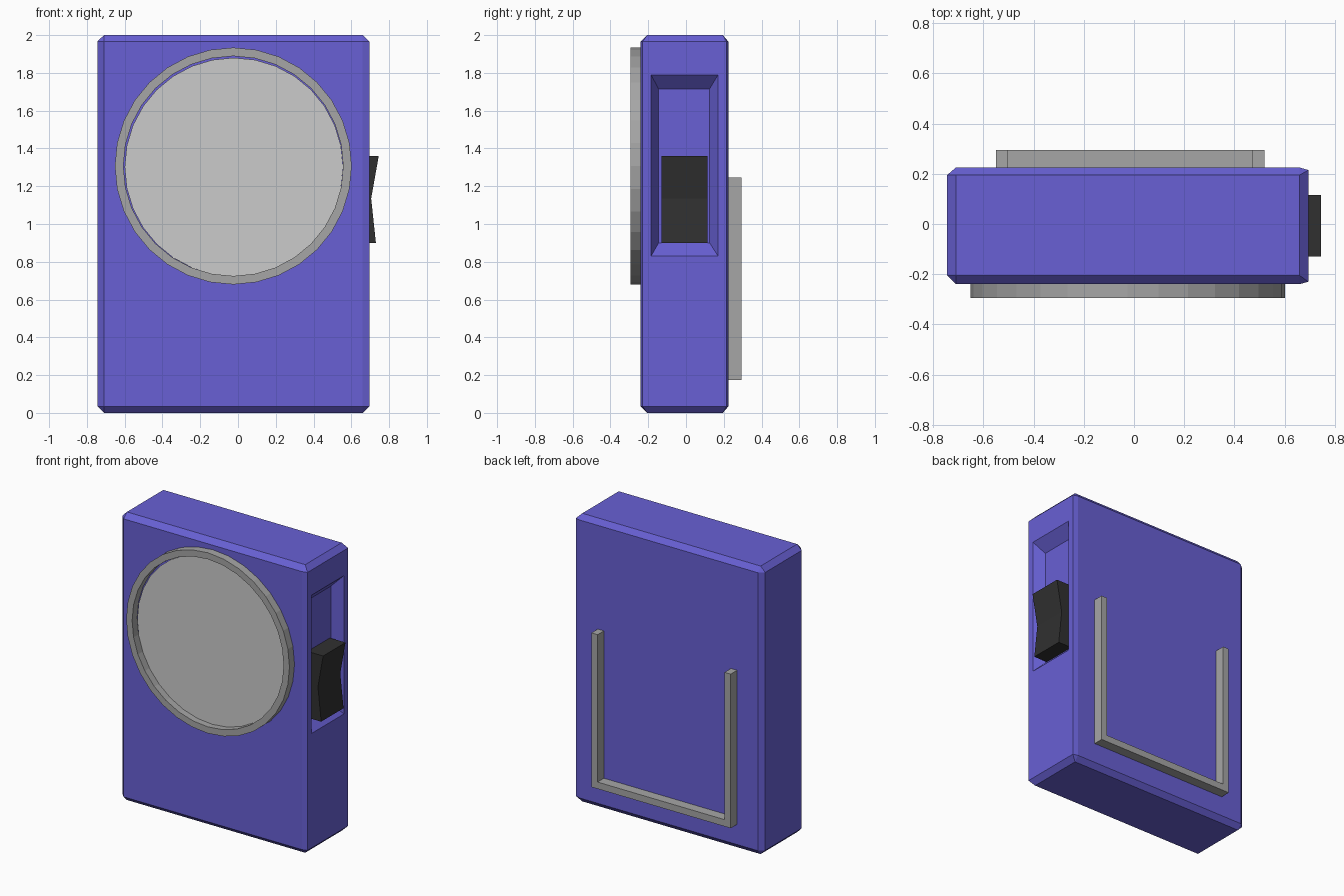
import bpy, bmesh
from math import sin, cos, tau
from itertools import product

if "Cube" in bpy.data.objects:
    bpy.data.objects.remove(bpy.data.objects["Cube"])


def material(name, r, g, b):
    m = bpy.data.materials.new(name)
    m.diffuse_color = (r, g, b, 1)
    m.use_nodes = True
    m.node_tree.nodes["Principled BSDF"].inputs["Base Color"].default_value = m.diffuse_color
    return m


BLUE = material("blue_plastic", 0.138, 0.117, 0.66)
DARK = material("black_plastic", 0.03, 0.03, 0.03)
METAL = material("grey_metal", 0.38, 0.38, 0.38)


def finish(name, bm, mat=None):
    bmesh.ops.recalc_face_normals(bm, faces=bm.faces)
    mesh = bpy.data.meshes.new(name)
    bm.to_mesh(mesh)
    bm.free()
    obj = bpy.data.objects.new(name, mesh)
    bpy.context.collection.objects.link(obj)
    if mat:
        mesh.materials.append(mat)
    return obj


def hull(name, points, mat=None):
    """Convex solid around a set of corner points."""
    bm = bmesh.new()
    for p in points:
        bm.verts.new(p)
    bmesh.ops.convex_hull(bm, input=bm.verts)
    bmesh.ops.dissolve_limit(bm, angle_limit=0.005, verts=bm.verts, edges=bm.edges)
    return finish(name, bm, mat)


def extrude(name, profile, offset, mat=None):
    """Solid made by pushing a flat profile along an offset."""
    bm = bmesh.new()
    face = bm.faces.new([bm.verts.new(p) for p in profile])
    out = bmesh.ops.extrude_face_region(bm, geom=[face], use_keep_orig=True)
    verts = [v for v in out["geom"] if isinstance(v, bmesh.types.BMVert)]
    bmesh.ops.translate(bm, verts=verts, vec=offset)
    return finish(name, bm, mat)


def circle(cx, cz, radius, y, n=32):
    return [(cx + radius * sin(tau * i / n), y, cz + radius * cos(tau * i / n))
            for i in range(n)]


# Chamfered case: each side is an inset rectangle, joined by the chamfers
X, Z = (-0.71, 0.66), (0.035, 1.965)
Y = (-0.205, 0.195)
corners = list(product(X, (-0.24, 0.225), Z))
corners += product(X, Y, (0, 2))
corners += product((-0.745,), Y, Z)
corners += product((0.695,), (-0.23, 0.215), Z)
case = hull("case", corners, BLUE)

# Tapered switch recess in the right side
recess = list(product((0.625,), (-0.145, 0.125), (0.90, 1.715)))
recess += product((0.695, 0.72), (-0.185, 0.17), (0.83, 1.79))
cutter = hull("recess_cutter", recess, BLUE)
cutter.hide_render = True
cut = case.modifiers.new("recess", "BOOLEAN")
cut.operation = "DIFFERENCE"
cut.solver = "EXACT"
cut.object = cutter
bpy.context.view_layer.objects.active = case
bpy.ops.object.modifier_apply(modifier=cut.name)
bpy.data.objects.remove(cutter)

# Rocker switch with a dished face
rocker = [(0.61, 0.90), (0.73, 0.90), (0.705, 1.135), (0.745, 1.36), (0.61, 1.36)]
extrude("switch", [(x, -0.13, z) for x, z in rocker], (0, 0.245, 0), DARK)

# Lens and the raised ring around it
extrude("lens", circle(-0.022, 1.302, 0.578, -0.248), (0, 0.02, 0))

bm = bmesh.new()
loops = [[bm.verts.new(p) for p in circle(-0.025, 1.307, r, y)]
         for r, y in ((0.627, -0.23), (0.627, -0.295), (0.582, -0.295), (0.582, -0.23))]
for a, b in zip(loops, loops[1:] + loops[:1]):
    for i in range(len(a)):
        j = (i + 1) % len(a)
        bm.faces.new((a[i], a[j], b[j], b[i]))
finish("lens_ring", bm, METAL)

# U-shaped clip on the back
u_shape = [(-0.55, 0.175), (0.52, 0.175), (0.52, 1.245), (0.473, 1.245),
           (0.473, 0.222), (-0.503, 0.222), (-0.503, 1.245), (-0.55, 1.245)]
extrude("back_clip", [(x, 0.215, z) for x, z in u_shape], (0, 0.08, 0), METAL)
